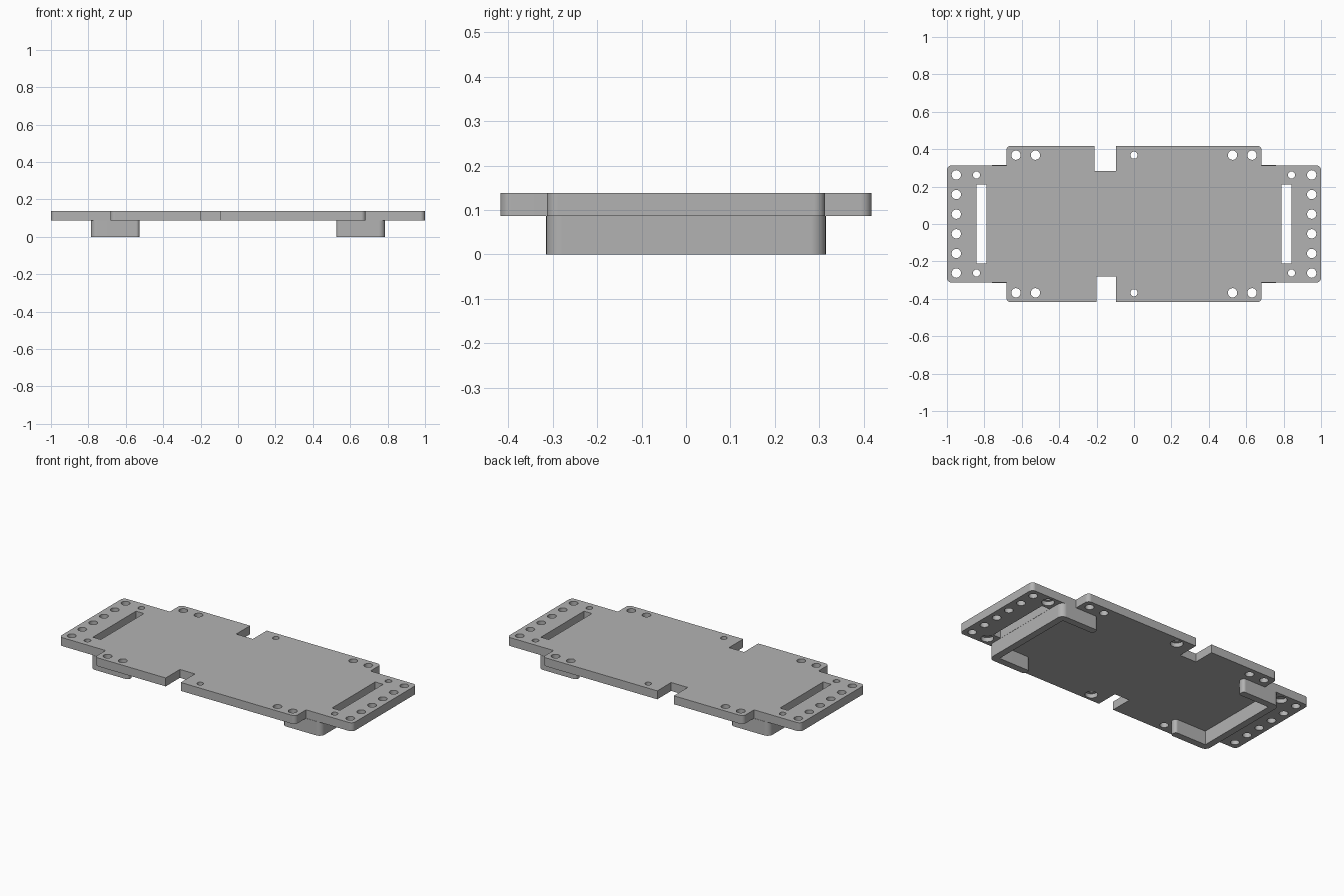
import bpy, bmesh, math
from mathutils import Vector

if "Cube" in bpy.data.objects:
    bpy.data.objects.remove(bpy.data.objects["Cube"], do_unlink=True)

BASE, TOP = 0.086, 0.138      # underside and top of the plate
ROUND = 0.025                 # corner radius

grey = bpy.data.materials.new("Plain grey")
grey.use_nodes = True
grey.diffuse_color = (0.45, 0.45, 0.45, 1)
grey.node_tree.nodes["Principled BSDF"].inputs["Base Color"].default_value = grey.diffuse_color


def rounded(points, steps=6):
    """Turn (x, y, radius) right-angle corners into a filleted outline."""
    out = []
    for i, (x, y, r) in enumerate(points):
        p = Vector((x, y))
        if not r:
            out.append(p)
            continue
        a = (Vector(points[i - 1][:2]) - p).normalized() * r
        b = (Vector(points[(i + 1) % len(points)][:2]) - p).normalized() * r
        for k in range(steps + 1):
            t = k / steps * math.pi / 2
            out.append(p + a * (1 - math.sin(t)) + b * (1 - math.cos(t)))
    return out


def circle(x, y, r, n=24):
    return [Vector((x + r * math.cos(k * math.tau / n), y + r * math.sin(k * math.tau / n)))
            for k in range(n)]


def loft(bm, sections):
    """Close a solid through matching (outline, z) sections."""
    rings = [[bm.verts.new((p.x, p.y, z)) for p in pts] for pts, z in sections]
    bm.faces.new(rings[0])
    bm.faces.new(rings[-1])
    n = len(rings[0])
    for lo, hi in zip(rings, rings[1:]):
        for k in range(n):
            bm.faces.new((lo[k], lo[(k + 1) % n], hi[(k + 1) % n], hi[k]))


def finish(bm, name):
    bmesh.ops.recalc_face_normals(bm, faces=bm.faces)
    mesh = bpy.data.meshes.new(name)
    bm.to_mesh(mesh)
    bm.free()
    mesh.materials.append(grey)
    ob = bpy.data.objects.new(name, mesh)
    bpy.context.collection.objects.link(ob)
    return ob


def smooth(ob):
    bpy.ops.object.select_all(action="DESELECT")
    ob.select_set(True)
    bpy.context.view_layer.objects.active = ob
    bpy.ops.object.shade_smooth_by_angle(angle=math.radians(35))
    mod = ob.modifiers.new("Even shading", "WEIGHTED_NORMAL")
    mod.keep_sharp = True


# Plate outline: wide middle, narrower ends, one notch in each long edge
outline = []
for s in (-1, 1):
    end = [(1, 0.313, ROUND), (0.683, 0.313, 0), (0.683, 0.418, ROUND)]
    if s < 0:
        outline += [(-x, -y, r) for x, y, r in end]
        outline += [(-0.2, -0.418, 0), (-0.2, -0.28, 0), (-0.097, -0.28, 0), (-0.097, -0.418, 0)]
        outline += [(x, -y, r) for x, y, r in reversed(end)]
    else:
        outline += end
        outline += [(-0.097, 0.418, 0), (-0.097, 0.283, 0), (-0.21, 0.283, 0), (-0.21, 0.418, 0)]
        outline += [(-x, y, r) for x, y, r in reversed(end)]

bm = bmesh.new()
loft(bm, [(rounded(outline), BASE), (rounded(outline), TOP)])
plate = finish(bm, "mounting_plate")

# Cutters: pin holes, counterbored screw holes and strap slots
LOW, HIGH, STEP = BASE - 0.02, TOP + 0.02, BASE + 0.026
cut = bmesh.new()
for s in (-1, 1):
    pins = [(s * 0.95, (k - 2.5) * 0.105) for k in range(6)]
    pins += [(s * x, y) for x in (0.527, 0.631) for y in (-0.368, 0.368)]
    for x, y in pins:
        loft(cut, [(circle(x, y, 0.025), LOW), (circle(x, y, 0.025), HIGH)])
    slot = [Vector((s * x, y)) for x, y in ((0.788, -0.21), (0.842, -0.21), (0.842, 0.21), (0.788, 0.21))]
    loft(cut, [(slot, LOW), (slot, HIGH)])
screws = [(0, 0.368), (0, -0.368)] + [(x, y) for x in (-0.842, 0.842) for y in (-0.262, 0.262)]
for x, y in screws:
    wide, narrow = circle(x, y, 0.036), circle(x, y, 0.019)
    loft(cut, [(wide, LOW), (wide, STEP), (narrow, STEP), (narrow, HIGH)])
cutter = finish(cut, "hole_cutter")
cutter.hide_render = True

mod = plate.modifiers.new("Holes", "BOOLEAN")
mod.operation, mod.solver, mod.object = "DIFFERENCE", "EXACT", cutter
bpy.context.view_layer.objects.active = plate
bpy.ops.object.modifier_apply(modifier=mod.name)
bpy.data.objects.remove(cutter, do_unlink=True)
smooth(plate)

# C-shaped feet under each end, arms pointing to the middle
WALL, TIP = 0.043, 0.018
for s, side in ((1, "left"), (-1, "right")):
    xo, xi, yo = 0.787, 0.527, 0.315
    half = [(xi, yo - WALL, TIP), (xi, yo, TIP), (xo, yo, 0.035)]
    shape = [(xo - WALL, yo - WALL, 0)] + half
    shape += [(x, -y, r) for x, y, r in reversed(shape)]
    pts = rounded([(s * x, y, r) for x, y, r in shape])
    bm = bmesh.new()
    loft(bm, [(pts, 0), (pts, BASE)])
    smooth(finish(bm, side + "_foot_bracket"))
